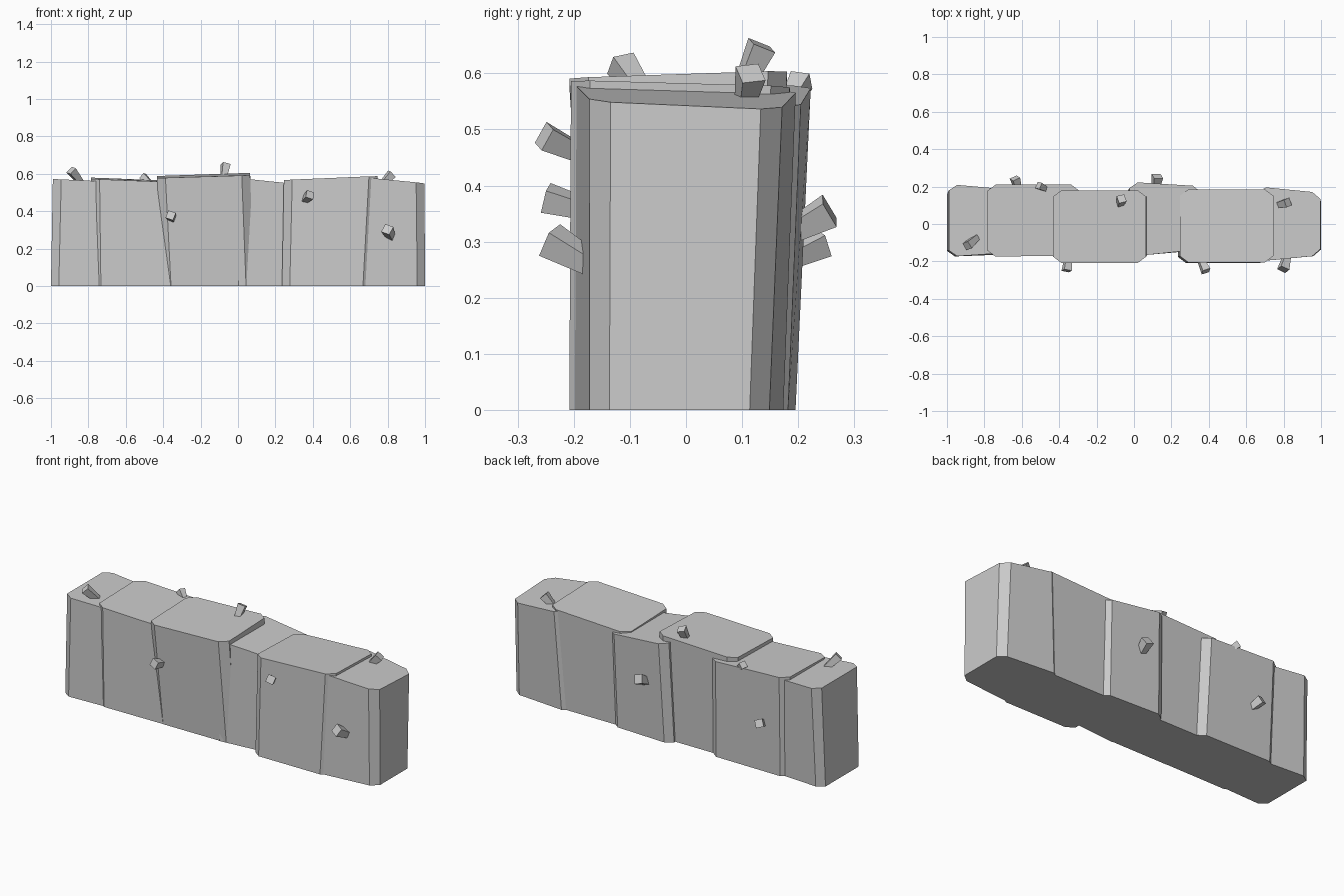
import bpy
from mathutils import Vector


def mesh_object(name, verts, faces):
    me = bpy.data.meshes.new(name)
    me.from_pydata([tuple(v) for v in verts], [], faces)
    me.update()
    ob = bpy.data.objects.new(name, me)
    bpy.context.collection.objects.link(ob)
    return ob


def loft(name, lower, upper):
    n = len(lower)
    sides = [(i, (i + 1) % n, n + (i + 1) % n, n + i) for i in range(n)]
    caps = [tuple(range(n - 1, -1, -1)), tuple(range(n, 2 * n))]
    return mesh_object(name, lower + upper, sides + caps)


def chamfered(corners, cut=0.05):
    # cut every corner of a quad, giving an eight-sided ring
    ring = []
    for i, c in enumerate(corners):
        for other in (corners[i - 1], corners[(i + 1) % 4]):
            along_x = abs(other.x - c.x) > abs(other.y - c.y)
            ring.append(c + (other - c).normalized() * (cut if along_x else cut * 0.75))
    return ring


def stone(name, bottom, top, heights):
    # bottom/top: x left, x right, front y left/right, back y left/right
    # heights: front left, front right, back right, back left
    def quad(p, z):
        x0, x1, f0, f1, b0, b1 = p
        xy = ((x0, f0), (x1, f1), (x1, b1), (x0, b0))
        return [Vector((x, y, h)) for (x, y), h in zip(xy, z)]
    loft(name, chamfered(quad(bottom, (0,) * 4), 0.042), chamfered(quad(top, heights), 0.045))


# Wall stones, left to right
stone("left_end_stone", (-1.0, -0.62, -0.175, -0.16, 0.19, 0.165),
      (-0.99, -0.62, -0.175, -0.15, 0.213, 0.18), (0.572, 0.555, 0.555, 0.572))
stone("left_stone", (-0.775, -0.28, -0.172, -0.168, 0.19, 0.185),
      (-0.785, -0.29, -0.175, -0.168, 0.21, 0.21), (0.572, 0.553, 0.56, 0.58))
stone("left_middle_stone", (-0.40, 0.085, -0.17, -0.168, 0.155, 0.155),
      (-0.433, 0.065, -0.208, -0.208, 0.18, 0.18), (0.577, 0.592, 0.605, 0.588))
stone("right_middle_stone", (-0.04, 0.35, -0.175, -0.14, 0.197, 0.18),
      (-0.025, 0.36, -0.175, -0.135, 0.225, 0.202), (0.58, 0.54, 0.54, 0.578))
stone("right_stone", (0.235, 0.71, -0.208, -0.208, 0.16, 0.16),
      (0.245, 0.745, -0.205, -0.205, 0.185, 0.185), (0.567, 0.588, 0.577, 0.555))
stone("right_end_stone", (0.63, 1.0, -0.203, -0.168, 0.177, 0.145),
      (0.66, 0.997, -0.2, -0.168, 0.20, 0.167), (0.582, 0.55, 0.535, 0.57))


def shard(name, base, tip, size=0.043):
    # square chip flaring toward its outer end, rooted inside the wall
    base, tip = Vector(base), Vector(tip)
    d = (tip - base).normalized()
    base = base - d * 0.015
    hint = Vector((1, 0.35, 0)) if abs(d.z) > 0.75 else Vector((0.35, 0, 1))
    u = d.cross(hint).normalized()
    v = d.cross(u)
    signs = ((-1, -1), (1, -1), (1, 1), (-1, 1))
    ring = [[c + (u * a + v * b) * r for a, b in signs]
            for c, r in ((base, size * 0.34), (tip, size * 0.5))]
    loft(name, *ring)


# Loose chips on the top
shard("top_chip_left", (-0.85, -0.08, 0.565), (-0.892, -0.117, 0.618))
shard("top_chip_rear", (-0.48, 0.19, 0.56), (-0.51, 0.206, 0.588), 0.036)
shard("top_chip_middle", (-0.075, 0.11, 0.595), (-0.066, 0.135, 0.65))
shard("top_chip_right", (0.785, 0.107, 0.56), (0.823, 0.115, 0.6))
# Chips on the front
shard("front_chip_left", (-0.353, -0.185, 0.36), (-0.36, -0.25, 0.378))
shard("front_chip_middle", (0.36, -0.2, 0.463), (0.385, -0.253, 0.488))
shard("front_chip_right", (0.815, -0.18, 0.267), (0.798, -0.243, 0.303), 0.05)
# Chips on the back
shard("back_chip_left", (-0.62, 0.19, 0.273), (-0.637, 0.245, 0.299))
shard("back_chip_right", (0.115, 0.2, 0.325), (0.125, 0.256, 0.355), 0.05)
